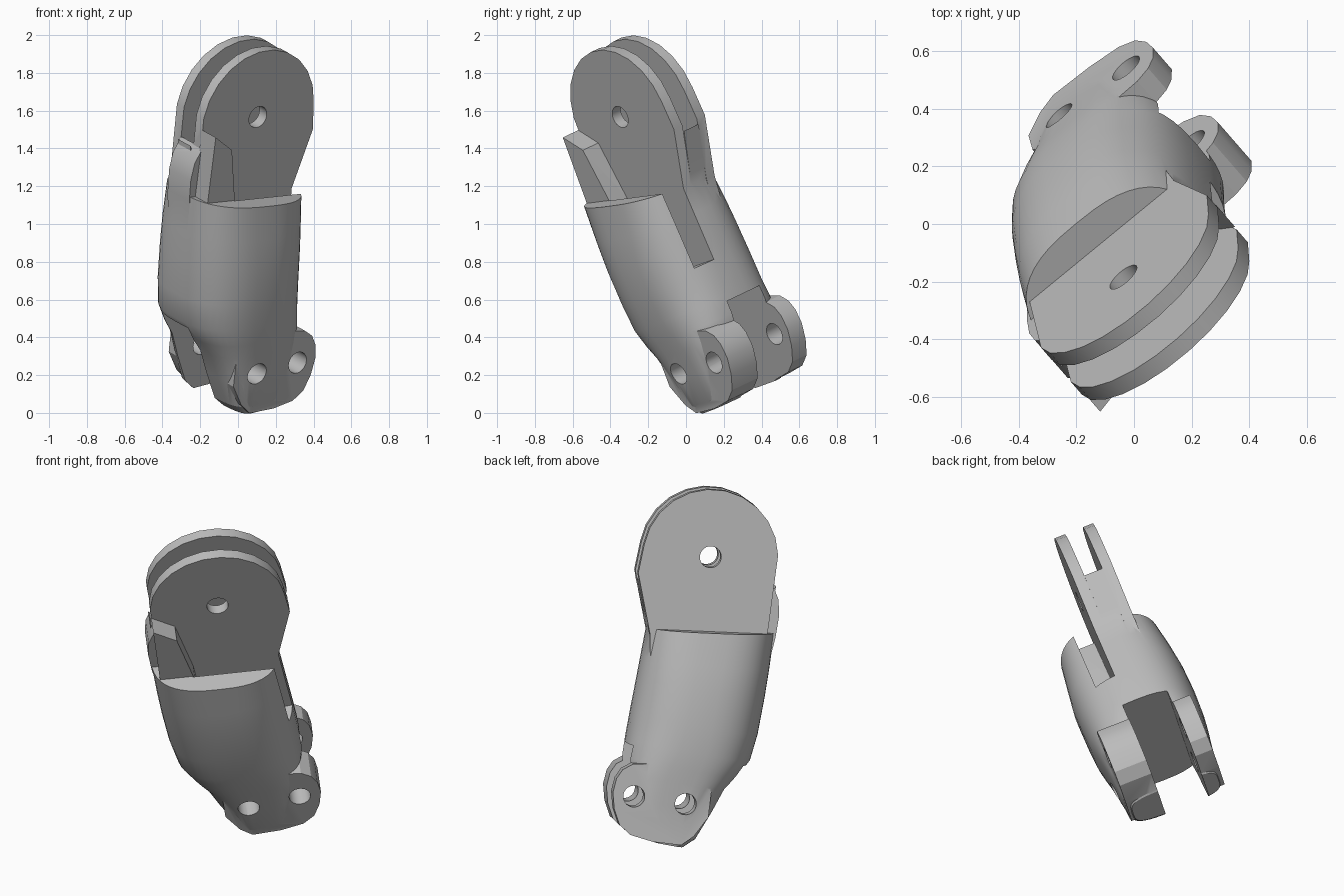
import bpy, bmesh, math
from mathutils import Matrix, Vector

old = bpy.data.objects.get("Cube")
if old:
    bpy.data.objects.remove(old, do_unlink=True)

# Local frame: u across the part, v along the hinge pins, w along the bone
T = Vector((.785, .583, .211)).normalized()
L = Vector((.046, -.395, .918)).normalized()
N = L.cross(T).normalized()
L = T.cross(N)
FRAME = Matrix((T, N, L)).transposed().to_4x4()

grey = bpy.data.materials.new("plain grey")
grey.use_nodes = True
grey.diffuse_color = (.5, .5, .5, 1)
grey.node_tree.nodes["Principled BSDF"].inputs["Base Color"].default_value = (.5, .5, .5, 1)


def finish(name, bm):
    bmesh.ops.recalc_face_normals(bm, faces=bm.faces)
    me = bpy.data.meshes.new(name)
    bm.to_mesh(me)
    bm.free()
    me.materials.append(grey)
    ob = bpy.data.objects.new(name, me)
    bpy.context.collection.objects.link(ob)
    return ob


def loft(name, rings):
    bm = bmesh.new()
    loops = [[bm.verts.new(p) for p in ring] for ring in rings]
    n = len(loops[0])
    for a, b in zip(loops, loops[1:]):
        for i in range(n):
            bm.faces.new((a[i], a[(i + 1) % n], b[(i + 1) % n], b[i]))
    bm.faces.new(loops[0])
    bm.faces.new(loops[-1])
    return finish(name, bm)


def slab(name, outline, v0, v1):
    """Extrude a (u, w) outline along the hinge axis."""
    return loft(name, [[(u, v, w) for u, w in outline] for v in (v0, v1)])


def box(u0, u1, v0, v1, w0, w1):
    return slab("cutter", [(u0, w0), (u1, w0), (u1, w1), (u0, w1)], v0, v1)


def circle(u, w, r, n, start=0, end=2 * math.pi):
    return [(u + r * math.cos(start + (end - start) * i / n),
             w + r * math.sin(start + (end - start) * i / n)) for i in range(n)]


def combine(ob, other, mode):
    other.hide_render = True
    mod = ob.modifiers.new(mode, "BOOLEAN")
    mod.operation, mod.object, mod.solver = mode, other, "EXACT"
    bpy.context.view_layer.objects.active = ob
    bpy.ops.object.modifier_apply(modifier=mod.name)
    bpy.data.objects.remove(other, do_unlink=True)


# Rounded shell: w, u range, v range and squareness of each cross-section
SECTIONS = [(-.035, .05, .24, .02, .53, 4), (.02, -.01, .33, -.005, .55, 4),
            (.18, -.075, .40, -.02, .565, 3.6), (.32, -.125, .44, -.035, .58, 3.2),
            (.40, -.18, .46, -.045, .59, 2.9), (.5, -.235, .465, -.055, .6, 2.6),
            (.65, -.25, .467, -.06, .605, 2.5), (.85, -.25, .467, -.06, .60, 2.5),
            (1.0, -.245, .467, -.045, .585, 2.6), (1.19, -.235, .467, -.025, .56, 2.7)]


def section(w, u0, u1, v0, v1, power, n=48):
    pts = []
    for i in range(n):
        c, s = math.cos(2 * math.pi * i / n), math.sin(2 * math.pi * i / n)
        u = (u0 + u1) / 2 + (u1 - u0) / 2 * math.copysign(abs(c) ** (2 / power), c)
        v = (v0 + v1) / 2 + (v1 - v0) / 2 * math.copysign(abs(s) ** (2 / power), s)
        slope = .14 * max(0, (w - .8) / .39)
        pts.append((u, v, w - slope * u))
    return pts


shell = loft("finger_segment", [section(*s) for s in SECTIONS])

# Slot in front of the hinge plates, and the gap between the lower prongs
combine(shell, box(-.02, 1, .095, .215, .70, 2), "DIFFERENCE")
combine(shell, box(-1, 1, .19, .45, -1, .47), "DIFFERENCE")

# Lower prongs with a rounded lobe on one side
lobe = [(.08, -.02), (.24, -.03), (.37, -.015), (.44, .03), (.485, .11), (.51, .2), (.505, .28),
        (.48, .335), (.43, .375), (.36, .39), (.1, .43), (-.03, .3), (-.04, .16), (.02, .04)]
for name, v0, v1 in (("front_prong", .0, .19), ("back_prong", .45, .555)):
    combine(shell, slab(name, lobe, v0, v1), "UNION")

# Upper hinge plates, the web between them, the stop fin and the raised side shoulder
PIN = (.21, 1.58)
plate = circle(*PIN, .377, 12, 0, math.pi * 1.02) + [
    (-.185, 1.2), (-.15, .9), (.42, .9), (.462, 1.1), (.59, 1.42)]
web = circle(*PIN, .41, 14, math.radians(194), math.radians(335)) + [
    (.585, 1.39), (.46, 1.1), (.42, .9), (-.15, .9), (-.183, 1.2)]
fin = [(-.165, 1.59), (-.05, 1.49), (-.01, 1.16), (-.01, 1.0), (-.15, 1.0), (-.2, 1.2)]
shoulder = [(-.1, 1.0), (-.225, 1.0), (-.238, 1.2), (-.235, 1.32), (-.215, 1.41), (-.165, 1.49),
            (-.1, 1.4)]
for name, outline, v0, v1 in (("front_plate", plate, .215, .278), ("back_plate", plate, .385, .445),
                              ("web", web, .277, .386), ("stop_fin", fin, .1, .22),
                              ("side_shoulder", shoulder, .205, .39)):
    combine(shell, slab(name, outline, v0, v1), "UNION")

# Pin holes
for u, w in (PIN, (.1, .21), (.39, .2)):
    combine(shell, slab("pin_cutter", circle(u, w, .06, 24), -1, 2), "DIFFERENCE")

# Tilt into place and shade
shell.data.transform(FRAME)
bpy.ops.object.select_all(action="DESELECT")
shell.select_set(True)
bpy.context.view_layer.objects.active = shell
bpy.ops.object.shade_smooth_by_angle(angle=math.radians(25))
